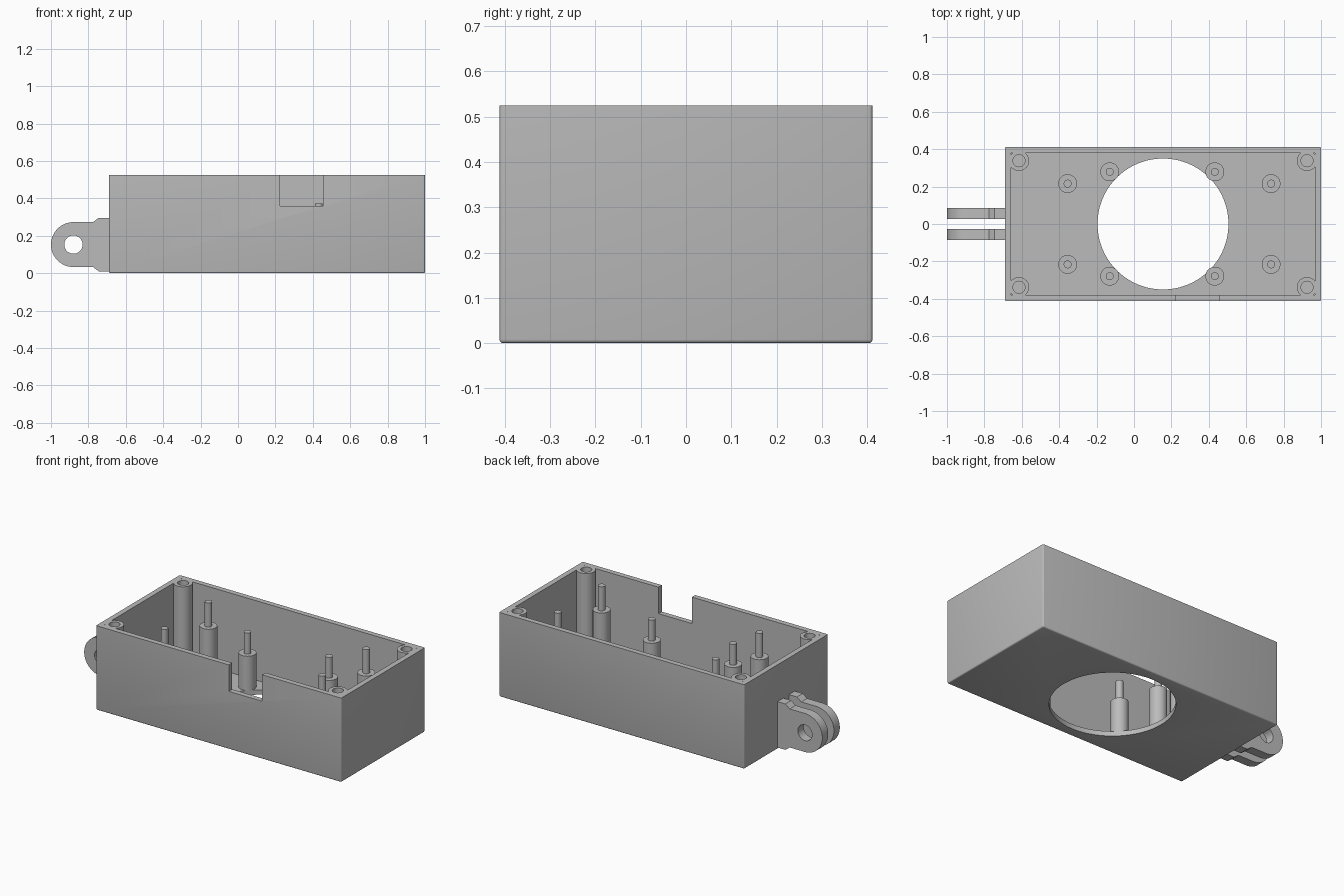
import bpy, bmesh, math
from mathutils import Matrix, Vector

default = bpy.data.objects.get("Cube")
if default:
    bpy.data.objects.remove(default, do_unlink=True)

# Single plastic colour
plastic = bpy.data.materials.new("grey plastic")
plastic.use_nodes = True
GREY = (0.5, 0.5, 0.5, 1)
plastic.diffuse_color = GREY
plastic.node_tree.nodes["Principled BSDF"].inputs["Base Color"].default_value = GREY

X0, X1, HALF_Y, TOP = -0.69, 1.0, 0.412, 0.525
WALL, FLOOR = 0.033, 0.03
MID_X = (X0 + X1) / 2


def finish(bm, name):
    bmesh.ops.recalc_face_normals(bm, faces=bm.faces)
    mesh = bpy.data.meshes.new(name)
    bm.to_mesh(mesh)
    bm.free()
    mesh.materials.append(plastic)
    obj = bpy.data.objects.new(name, mesh)
    bpy.context.collection.objects.link(obj)
    return obj


def box(name, low, high, round_edges=0):
    low, high = Vector(low), Vector(high)
    bm = bmesh.new()
    bmesh.ops.create_cube(bm, size=1)
    bmesh.ops.scale(bm, vec=high - low, verts=bm.verts)
    bmesh.ops.translate(bm, vec=(low + high) / 2, verts=bm.verts)
    if round_edges:  # every edge but the top rim
        edges = [e for e in bm.edges if min(v.co.z for v in e.verts) < high.z - 0.01]
        bmesh.ops.bevel(bm, geom=edges, offset=round_edges, segments=3,
                        profile=0.5, affect='EDGES')
    return finish(bm, name)


def cylinder(name, x, y, z0, z1, radius, sides=48):
    bm = bmesh.new()
    bmesh.ops.create_cone(bm, cap_ends=True, segments=sides, radius1=radius,
                          radius2=radius, depth=z1 - z0,
                          matrix=Matrix.Translation((x, y, (z0 + z1) / 2)))
    return finish(bm, name)


def combine(target, tool, operation):
    mod = target.modifiers.new(operation.lower(), 'BOOLEAN')
    mod.operation, mod.object, mod.solver = operation, tool, 'EXACT'
    graph = bpy.context.evaluated_depsgraph_get()
    result = bpy.data.meshes.new_from_object(target.evaluated_get(graph))
    target.modifiers.clear()
    target.data = result
    bpy.data.objects.remove(tool, do_unlink=True)


def smooth(obj):
    bpy.ops.object.select_all(action='DESELECT')
    obj.select_set(True)
    bpy.context.view_layer.objects.active = obj
    bpy.ops.object.shade_smooth_by_angle(angle=math.radians(35))


# Open-topped case with a cavity
case = box("case", (X0, -HALF_Y, 0), (X1, HALF_Y, TOP), 0.008)
combine(case, box("cavity", (X0 + WALL, -HALF_Y + WALL, FLOOR),
                  (X1 - WALL, HALF_Y - WALL, TOP + 0.1)), 'DIFFERENCE')

# Corner screw posts merged into the walls, with blind screw holes
corners = [(x, y) for x in (-0.615, 0.925) for y in (-0.338, 0.338)]
for x, y in corners:
    combine(case, cylinder("post", x, y, FLOOR / 2, TOP, 0.054), 'UNION')
for x, y in corners:
    combine(case, cylinder("screw_hole", x, y, 0.2, TOP + 0.1, 0.032), 'DIFFERENCE')

# Round opening in the floor and cable notch in the front wall
combine(case, cylinder("opening", MID_X, 0, -0.1, 0.1, 0.35, 128), 'DIFFERENCE')
combine(case, box("notch", (0.225, -HALF_Y - 0.1, 0.36),
                  (0.455, -HALF_Y + WALL + 0.01, TOP + 0.1)), 'DIFFERENCE')
smooth(case)


# Stepped standoffs: wide base with a thin locating pin
def standoff(name, x, y, shoulder, tip):
    profile = [(0, FLOOR / 2), (0.05, FLOOR / 2), (0.05, shoulder),
               (0.021, shoulder), (0.021, tip), (0, tip)]
    bm = bmesh.new()
    verts = [bm.verts.new((r, 0, z)) for r, z in profile]
    edges = [bm.edges.new(pair) for pair in zip(verts, verts[1:])]
    bmesh.ops.spin(bm, geom=verts + edges, cent=(0, 0, 0), axis=(0, 0, 1),
                   angle=math.tau, steps=40)
    bmesh.ops.remove_doubles(bm, verts=bm.verts, dist=0.0001)
    bmesh.ops.translate(bm, vec=(x, y, 0), verts=bm.verts)
    smooth(finish(bm, name))


for side_x, end in ((-1, "right"), (1, "left")):
    for side_y, face in ((-1, "front"), (1, "back")):
        standoff(f"tall_standoff_{face}_{end}", 0.189 + side_x * 0.544,
                 side_y * 0.216, 0.375, TOP)
        standoff(f"short_standoff_{face}_{end}", 0.151 + side_x * 0.281,
                 side_y * 0.279, 0.243, 0.373)

# Two hinge prongs with a rounded eye on the right end
EYE_X, EYE_Z, EYE_R = -0.88, 0.153, 0.12
half = [(-0.775, EYE_R), (-0.745, 0.143), (X0 + 0.01, 0.143)]
outline = [(x, EYE_Z - z) for x, z in half]
outline += [(x, EYE_Z + z) for x, z in reversed(half)]
for i in range(33):
    a = math.pi * (0.5 + i / 32)
    outline.append((EYE_X + EYE_R * math.cos(a), EYE_Z + EYE_R * math.sin(a)))

for y, face in ((-0.086, "front"), (0.028, "back")):
    bm = bmesh.new()
    plate = bm.faces.new([bm.verts.new((x, y, z)) for x, z in outline])
    grown = bmesh.ops.extrude_face_region(bm, geom=[plate], use_keep_orig=True)
    moved = [v for v in grown["geom"] if isinstance(v, bmesh.types.BMVert)]
    bmesh.ops.translate(bm, vec=(0, 0.058, 0), verts=moved)
    prong = finish(bm, f"hinge_prong_{face}")
    pin_hole = cylinder("pin_hole", 0, 0, -0.3, 0.3, 0.049)
    pin_hole.data.transform(Matrix.Translation((EYE_X, 0, EYE_Z))
                            @ Matrix.Rotation(math.pi / 2, 4, 'X'))
    combine(prong, pin_hole, 'DIFFERENCE')
    smooth(prong)
